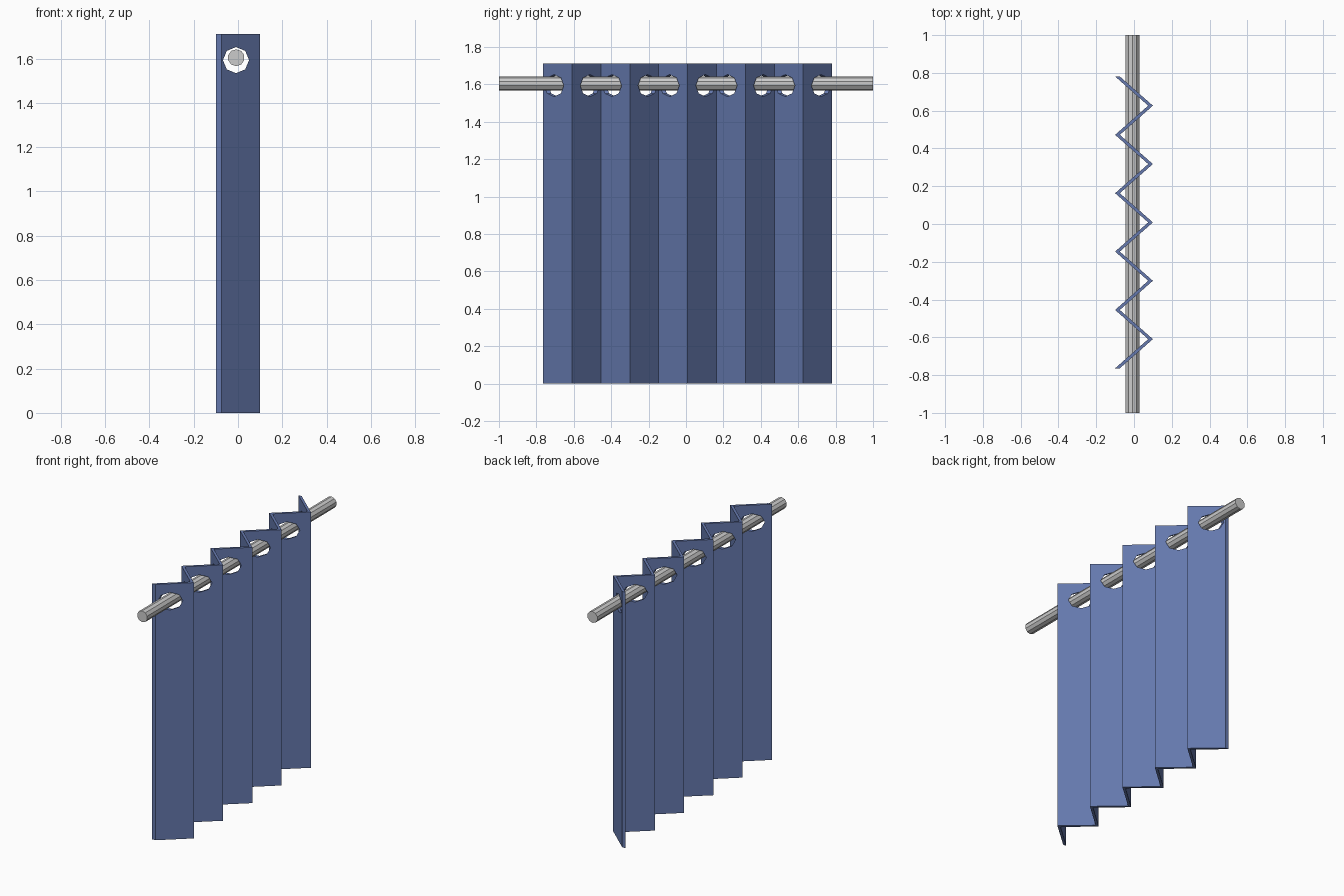
import bpy, bmesh, math

if "Cube" in bpy.data.objects:
    bpy.data.objects.remove(bpy.data.objects["Cube"])

HEIGHT, FOLDS, STEP = 1.71, 10, 0.1545
Y_START, HALF_DEPTH, CLOTH = 0.781, 0.1, 0.025


def rod_along_y(name, radius, sides, length, x, z):
    bpy.ops.mesh.primitive_cylinder_add(
        vertices=sides, radius=radius, depth=length,
        location=(x, 0, z), rotation=(math.pi / 2, 0, 0))
    obj = bpy.context.object
    obj.name = name
    return obj


# Pleated cloth: zigzag outline extruded upwards
left = [(-HALF_DEPTH if i % 2 == 0 else HALF_DEPTH - CLOTH, Y_START - i * STEP)
        for i in range(FOLDS + 1)]
right = [(x + CLOTH, y) for x, y in left]
bm = bmesh.new()
low = [[bm.verts.new((x, y, 0)) for x, y in side] for side in (left, right)]
for i in range(FOLDS):
    bm.faces.new((low[0][i], low[0][i + 1], low[1][i + 1], low[1][i]))
top = bmesh.ops.extrude_face_region(bm, geom=bm.faces[:], use_keep_orig=True)
bmesh.ops.translate(bm, vec=(0, 0, HEIGHT),
                    verts=[v for v in top["geom"] if isinstance(v, bmesh.types.BMVert)])
bmesh.ops.recalc_face_normals(bm, faces=bm.faces[:])
mesh = bpy.data.meshes.new("curtain")
bm.to_mesh(mesh)
bm.free()
curtain = bpy.data.objects.new("curtain", mesh)
bpy.context.collection.objects.link(curtain)

blue = bpy.data.materials.new("blue_cloth")
blue.diffuse_color = (0.13, 0.19, 0.42, 1)
blue.use_nodes = True
blue.node_tree.nodes["Principled BSDF"].inputs["Base Color"].default_value = blue.diffuse_color
mesh.materials.append(blue)

# Octagonal holes through every pleat
cutter = rod_along_y("hole_cutter", 0.059, 8, 2.4, -0.009, 1.593)
cutter.hide_render = True
cut = curtain.modifiers.new("holes", "BOOLEAN")
cut.operation = "DIFFERENCE"
cut.solver = "EXACT"
cut.object = cutter
bpy.context.view_layer.objects.active = curtain
bpy.ops.object.modifier_apply(modifier=cut.name)
bpy.data.objects.remove(cutter)

# Hanging rod
rod_along_y("curtain_rod", 0.038, 10, 2.0, -0.008, 1.604)
